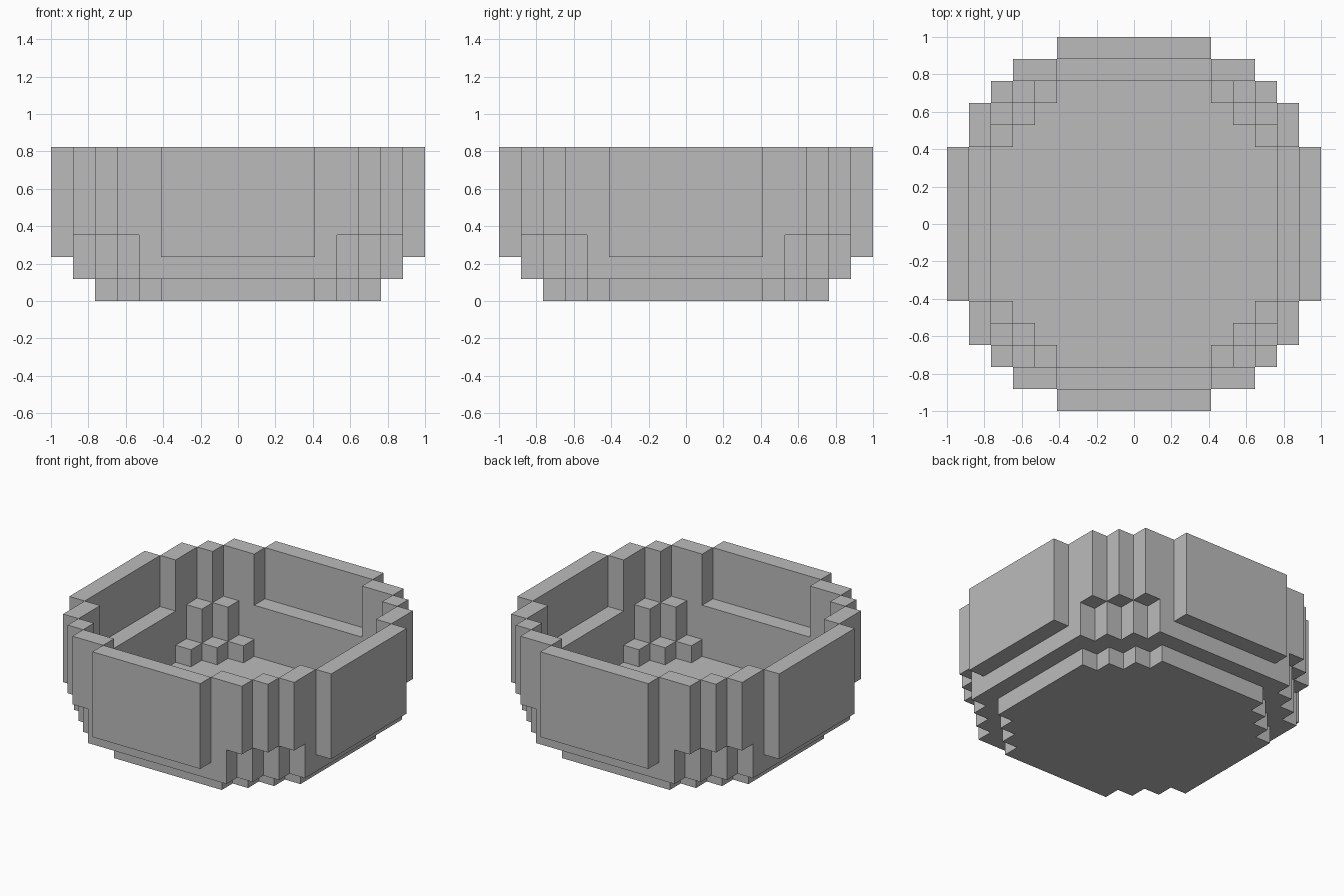
import bpy
import bmesh
from mathutils import Vector

if "Cube" in bpy.data.objects:
    bpy.data.objects.remove(bpy.data.objects["Cube"], do_unlink=True)

U = 2 / 17  # edge of one block
cells = set()


def column(i, j, low, high):
    """Fill a column of blocks, mirrored to all quadrants and across the diagonal."""
    for a, b in ((i, j), (j, i)):
        for sx in (-1, 1):
            for sy in (-1, 1):
                for k in range(low, high):
                    cells.add((a * sx, b * sy, k))


# Floor plate with stepped corners
for i in range(7):
    for j in range(7):
        if i + j < 10:
            column(i, j, 0, 1)

# Straight sides: inner ledge and outer wall
for j in range(4):
    column(7, j, 1, 4)
    column(8, j, 2, 7)

# Stepped corners: low steps, tall steps, wall posts, overhanging rim
column(6, 4, 1, 2)
column(5, 5, 1, 2)
column(6, 5, 1, 4)
column(7, 4, 1, 7)
column(7, 5, 3, 7)
column(6, 6, 3, 7)

# Skin the blocks with their exposed faces only
bm = bmesh.new()
for cell in sorted(cells):
    centre = Vector(cell) + Vector((0, 0, 0.5))
    for axis in range(3):
        for side in (-1, 1):
            n = Vector((0, 0, 0))
            n[axis] = side
            if tuple(int(c) for c in Vector(cell) + n) in cells:
                continue
            u = Vector((0, 0, 0))
            u[(axis + 1) % 3] = 0.5
            v = n.cross(u)
            mid = centre + n * 0.5
            corners = (mid - u - v, mid + u - v, mid + u + v, mid - u + v)
            bm.faces.new([bm.verts.new(c * U) for c in corners])

# Join the skin and merge flat areas into single faces
bmesh.ops.remove_doubles(bm, verts=bm.verts, dist=U / 100)
bmesh.ops.dissolve_limit(bm, angle_limit=0.01, verts=bm.verts, edges=bm.edges)

mesh = bpy.data.meshes.new("bowl")
bm.to_mesh(mesh)
bm.free()
bowl = bpy.data.objects.new("bowl", mesh)
bpy.context.collection.objects.link(bowl)

# Plain grey
grey = bpy.data.materials.new("plain grey")
grey.use_nodes = True
colour = (0.5, 0.5, 0.5, 1)
grey.diffuse_color = colour
grey.node_tree.nodes["Principled BSDF"].inputs["Base Color"].default_value = colour
mesh.materials.append(grey)
